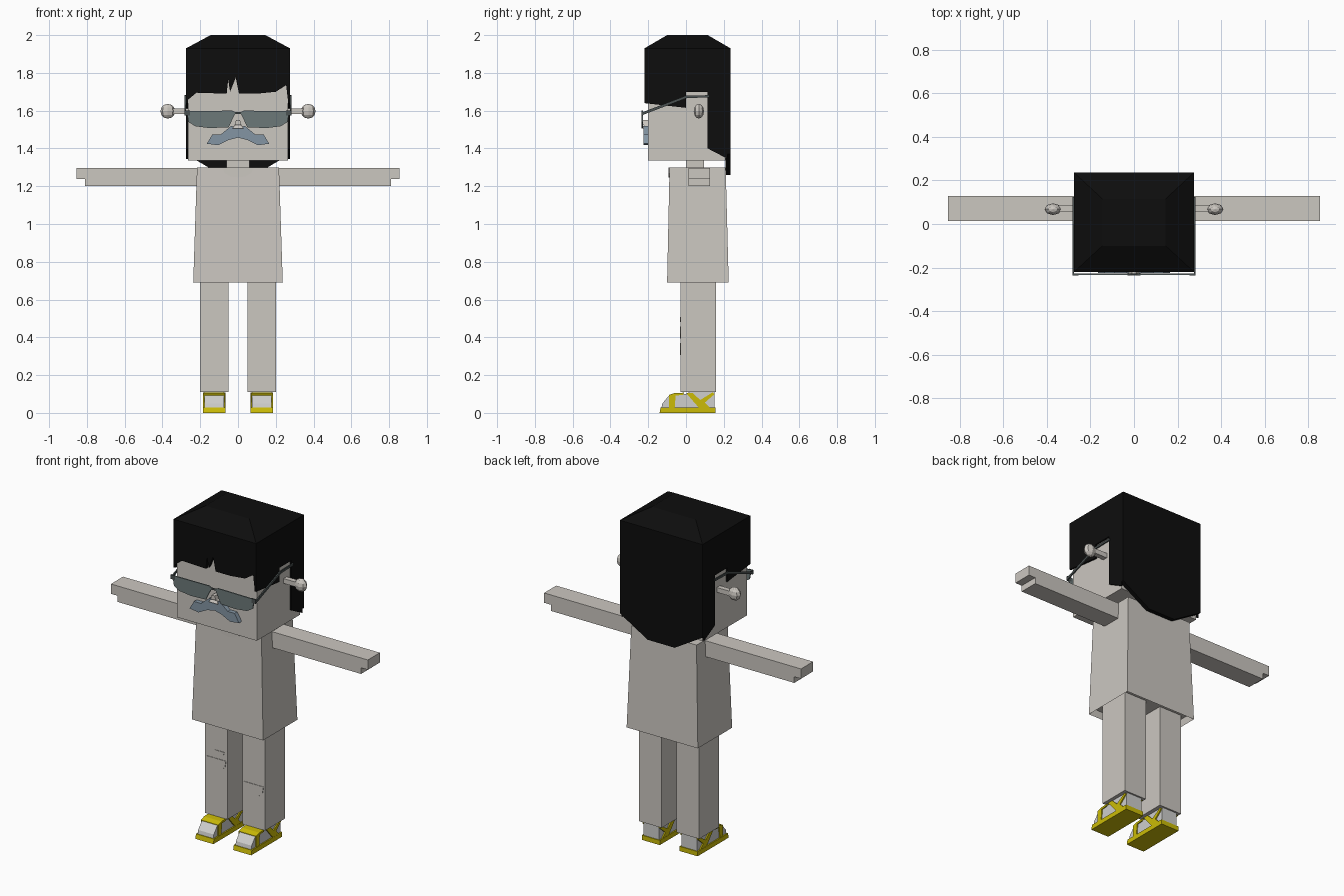
import bpy, bmesh
from mathutils import Vector

cube = bpy.data.objects.get("Cube")
if cube:
    bpy.data.objects.remove(cube, do_unlink=True)


def material(name, rgb):
    m = bpy.data.materials.new(name)
    m.use_nodes = True
    m.diffuse_color = (*rgb, 1)
    m.node_tree.nodes["Principled BSDF"].inputs["Base Color"].default_value = (*rgb, 1)
    return m


GREY = material("warm grey", (0.6, 0.57, 0.53))
BLACK = material("hair black", (0.004, 0.004, 0.004))
YELLOW = material("shoe yellow", (0.6, 0.5, 0.002))
WHITE = material("shoe grey", (0.62, 0.62, 0.61))
LENS = material("lens grey green", (0.15, 0.19, 0.19))
FRAME = material("frame dark grey", (0.07, 0.085, 0.085))
BLUE = material("moustache blue grey", (0.23, 0.3, 0.37))


def finish(name, bm, mat):
    bmesh.ops.recalc_face_normals(bm, faces=bm.faces)
    mesh = bpy.data.meshes.new(name)
    bm.to_mesh(mesh)
    bm.free()
    mesh.materials.append(mat)
    ob = bpy.data.objects.new(name, mesh)
    bpy.context.collection.objects.link(ob)
    return ob


def prism(name, pts, axis, a, b, mat):
    """Extrude an outline along x or y; the outline holds the other axis and z."""
    bm = bmesh.new()
    place = (lambda p, d: (d, *p)) if axis == "x" else (lambda p, d: (p[0], d, p[1]))
    face = bm.faces.new([bm.verts.new(place(p, a)) for p in pts])
    moved = bmesh.ops.extrude_face_region(bm, geom=[face])["geom"]
    step = Vector((b - a, 0, 0) if axis == "x" else (0, b - a, 0))
    bmesh.ops.translate(bm, vec=step, verts=[v for v in moved if isinstance(v, bmesh.types.BMVert)])
    return finish(name, bm, mat)


def block(name, x, y, z, mat, top_x=None, top_y=None, recess=0):
    """Box from ranges, with an optional different top and hollow underside."""
    bm = bmesh.new()
    bmesh.ops.create_cube(bm, size=1)
    for v in bm.verts:
        up = v.co.z > 0
        rx, ry = (top_x or x, top_y or y) if up else (x, y)
        v.co = (rx[v.co.x > 0], ry[v.co.y > 0], z[up])
    if recess:
        bm.normal_update()
        base = min(bm.faces, key=lambda f: f.calc_center_median().z)
        bmesh.ops.inset_individual(bm, faces=[base], thickness=0.012)
        bmesh.ops.translate(bm, vec=(0, 0, recess), verts=base.verts)
    return finish(name, bm, mat)


def mirrored(half):
    """Close a right-hand outline (top centre to bottom centre) with its mirror."""
    return half + [(-x, z) for x, z in reversed(half) if x]


def span(s, a, b):
    return tuple(sorted((s * a, s * b)))


# Head, neck and torso
block("head", (-0.265, 0.265), (-0.2, 0.21), (1.335, 1.92), GREY)
block("neck", (-0.06, 0.06), (0, 0.095), (1.26, 1.35), GREY)
block("shirt", (-0.237, 0.237), (-0.1, 0.226), (0.69, 1.3), GREY,
      (-0.217, 0.217), (-0.087, 0.21), recess=0.04)
neckline = prism("neckline", mirrored([(0.083, 1.299), (0.07, 1.27), (0.04, 1.252), (0, 1.247)]),
                 "y", -0.092, -0.084, GREY)

# Hair: sloped crown, cut fringe, back panel
block("hair_crown", (-0.275, 0.275), (-0.22, 0.236), (1.93, 2), BLACK, (-0.145, 0.145), (-0.1, 0.115))
prism("hair_fringe", [(-0.275, 1.93), (-0.275, 1.65), (-0.25, 1.67), (-0.22, 1.695), (-0.06, 1.69),
                      (-0.052, 1.765), (-0.042, 1.7), (-0.012, 1.775), (0.005, 1.69), (0.1, 1.69),
                      (0.2, 1.7), (0.255, 1.735), (0.265, 1.65), (0.275, 1.65), (0.275, 1.93)],
      "y", -0.22, -0.2, BLACK)
prism("hair_back", mirrored([(0.275, 1.93), (0.275, 1.37), (0.09, 1.26)]), "y", 0.21, 0.236, BLACK)

SIDE_HAIR = [(-0.22, 1.93), (-0.22, 1.64), (0, 1.615), (0, 1.7), (0.115, 1.7), (0.115, 1.4),
             (0.22, 1.345), (0.22, 1.93)]
TEMPLE = [(-0.235, 1.575), (-0.235, 1.59), (0, 1.68), (0.125, 1.682), (0.125, 1.67), (0.005, 1.667)]
LENS_SHAPE = [(0.012, 1.59), (0.03, 1.6), (0.272, 1.598), (0.262, 1.54), (0.225, 1.517),
              (0.15, 1.508), (0.05, 1.512)]
FOOT = [(-0.13, 0.025), (-0.125, 0.05), (-0.09, 0.092), (-0.06, 0.098), (0, 0.1), (0.02, 0.112),
        (0.15, 0.112), (0.15, 0.025)]
TOE_STRAP = [(-0.09, 0.025), (-0.09, 0.095), (-0.06, 0.105), (-0.01, 0.107), (-0.015, 0.095),
             (-0.055, 0.092), (-0.06, 0.025)]
HEEL_STRAP = [(0, 0.106), (0.035, 0.106), (0.075, 0.068), (0.14, 0.108), (0.152, 0.1), (0.1, 0.055),
              (0.13, 0.025), (0.07, 0.025)]

for side, s in (("left", 1), ("right", -1)):
    # Side hair, ear knob and glasses
    prism(side + "_side_hair", SIDE_HAIR, "x", s * 0.265, s * 0.275, BLACK)
    block(side + "_ear_stalk", span(s, 0.26, 0.345), (0.055, 0.085), (1.583, 1.612), GREY)
    bm = bmesh.new()
    bmesh.ops.create_uvsphere(bm, u_segments=8, v_segments=6, radius=1)
    for v in bm.verts:
        v.co = (s * 0.372 + v.co.x * 0.039, 0.068 + v.co.y * 0.027, 1.597 + v.co.z * 0.039)
    finish(side + "_ear_knob", bm, GREY)
    prism(side + "_temple", TEMPLE, "x", s * 0.276, s * 0.283, FRAME)
    block(side + "_hinge", span(s, 0.255, 0.283), (-0.236, -0.228), (1.575, 1.6), FRAME)
    prism(side + "_lens", [(s * x, z) for x, z in LENS_SHAPE], "y", -0.235, -0.228, LENS)

    # Arm with a stepped hand
    prism(side + "_arm", [(s * x, z) for x, z in
                          [(0.2, 1.2), (0.81, 1.2), (0.81, 1.237), (0.855, 1.237), (0.855, 1.296), (0.2, 1.296)]],
          "y", 0.013, 0.128, GREY)

    # Leg and strapped shoe
    block(side + "_leg", span(s, 0.05, 0.2), (-0.028, 0.16), (0.11, 0.76), GREY)
    block(side + "_sole", span(s, 0.066, 0.186), (-0.14, 0.155), (0, 0.028), YELLOW,
          span(s, 0.066, 0.186), (-0.134, 0.155))
    prism(side + "_foot", FOOT, "x", s * 0.074, s * 0.178, WHITE)
    prism(side + "_toe_strap", TOE_STRAP, "x", s * 0.068, s * 0.184, YELLOW)
    for edge, a, b in (("inner", 0.067, 0.076), ("outer", 0.176, 0.185)):
        prism(f"{side}_{edge}_heel_strap", HEEL_STRAP, "x", s * a, s * b, YELLOW)

# Face details
block("glasses_bridge", (-0.02, 0.02), (-0.234, -0.228), (1.582, 1.592), FRAME)
block("nose", (-0.03, 0.03), (-0.236, -0.2), (1.505, 1.525), GREY, (-0.015, 0.015), (-0.222, -0.2))
block("nose_tip", (-0.018, 0.018), (-0.236, -0.2), (1.525, 1.55), GREY, (-0.01, 0.01))
prism("moustache", mirrored([(0, 1.505), (0.035, 1.52), (0.09, 1.475), (0.135, 1.475), (0.165, 1.425),
                             (0.105, 1.417), (0.05, 1.445), (0, 1.457)]), "y", -0.226, -0.2, BLUE)

# Torn knee patches
PATCH = [(-1, 0.9), (1, 0.9), (0.9, -0.2), (0.5, -1), (-0.4, -1), (-0.9, -0.3)]
for name, x, z, w, h in (("right_knee_patch", -0.125, 0.428, 0.066, 0.034),
                         ("right_small_patch", -0.105, 0.495, 0.034, 0.015),
                         ("left_knee_patch", 0.125, 0.34, 0.066, 0.034)):
    prism(name, [(x + w * u, z + h * v) for u, v in PATCH], "y", -0.031, -0.026, GREY)
